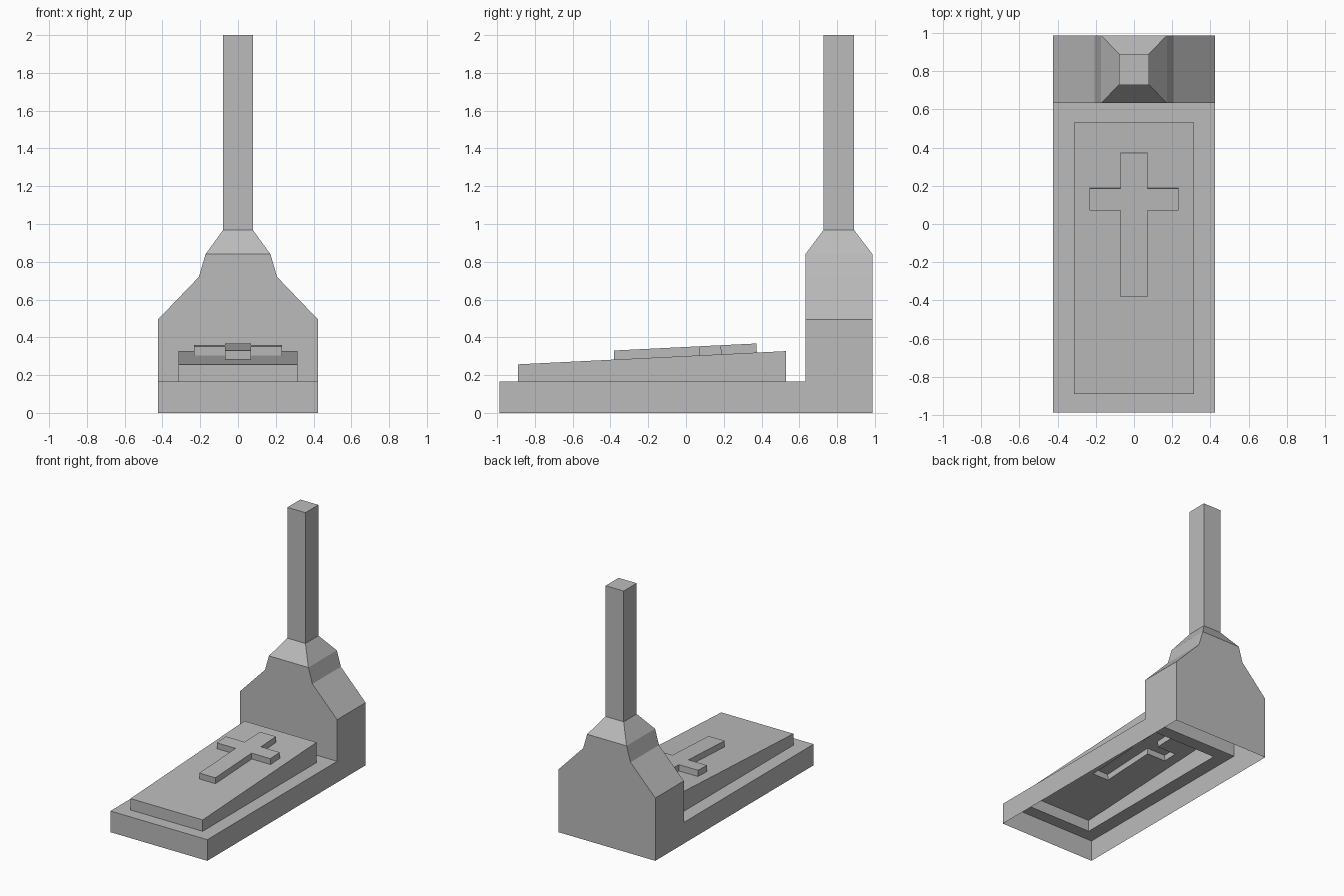
import bpy, bmesh
from mathutils import Vector

if "Cube" in bpy.data.objects:
    bpy.data.objects.remove(bpy.data.objects["Cube"], do_unlink=True)

stone = bpy.data.materials.new("grey stone")
stone.use_nodes = True
GREY = (0.5, 0.5, 0.5, 1)
stone.diffuse_color = GREY
stone.node_tree.nodes["Principled BSDF"].inputs["Base Color"].default_value = GREY

HALF_W, HALF_L = 0.423, 0.987
LEDGE_Z, SHOULDER_Z = 0.167, 0.495
STONE_Y = 0.632                      # front plane of the headstone
COVER_X, COVER_Y0, COVER_Y1 = 0.315, -0.89, 0.53


def face(bm, pts):
    return bm.faces.new([bm.verts.new(p) for p in pts])


def rect(x, y0, y1, z):
    """Counter-clockwise rectangle seen from above."""
    return [Vector(p) for p in ((-x, y0, z), (x, y0, z), (x, y1, z), (-x, y1, z))]


def walls(bm, lower, upper):
    """Side walls between two matching counter-clockwise loops."""
    for i in range(len(lower)):
        j = (i + 1) % len(lower)
        face(bm, (lower[i], lower[j], upper[j], upper[i]))


def pierced_top(bm, outer, hole):
    """Upward face between an outer loop and a hole."""
    edges = []
    for loop in (outer, hole):
        vs = [bm.verts.new(p) for p in loop]
        edges += [bm.edges.new((vs[i - 1], vs[i])) for i in range(len(vs))]
    made = bmesh.ops.triangle_fill(bm, use_beauty=True, use_dissolve=False,
                                   edges=edges, normal=(0, 0, 1))
    for f in made["geom"]:
        if isinstance(f, bmesh.types.BMFace):
            f.normal_update()
            if f.normal.z < 0:
                f.normal_flip()


def finish(bm, name):
    bmesh.ops.remove_doubles(bm, verts=bm.verts, dist=0.0005)
    mesh = bpy.data.meshes.new(name)
    bm.to_mesh(mesh)
    bm.free()
    mesh.materials.append(stone)
    obj = bpy.data.objects.new(name, mesh)
    bpy.context.collection.objects.link(obj)


def cover_z(y):
    """Height of the sloping grave cover."""
    return 0.257 + 0.07 * (y - COVER_Y0) / (COVER_Y1 - COVER_Y0)


# Plinth and headstone: one hollow shell, open underneath
bm = bmesh.new()
side = [(-HALF_L, 0), (HALF_L, 0), (HALF_L, SHOULDER_Z), (STONE_Y, SHOULDER_Z),
        (STONE_Y, LEDGE_Z), (-HALF_L, LEDGE_Z)]
face(bm, [(HALF_W, y, z) for y, z in side])
face(bm, [(-HALF_W, y, z) for y, z in reversed(side)])
face(bm, [(-HALF_W, -HALF_L, 0), (HALF_W, -HALF_L, 0),
          (HALF_W, -HALF_L, LEDGE_Z), (-HALF_W, -HALF_L, LEDGE_Z)])
cover_base = rect(COVER_X, COVER_Y0, COVER_Y1, LEDGE_Z)
pierced_top(bm, rect(HALF_W, -HALF_L, STONE_Y, LEDGE_Z), cover_base)

outline = [(HALF_W, SHOULDER_Z), (0.207, 0.72), (0.172, 0.84)]
for y, foot in ((STONE_Y, LEDGE_Z), (HALF_L, 0)):
    right = [(HALF_W, foot)] + outline
    loop = [(x, y, z) for x, z in right] + [(-x, y, z) for x, z in reversed(right)]
    face(bm, loop if y == STONE_Y else loop[::-1])
for (xa, za), (xb, zb) in zip(outline, outline[1:]):
    slope = [(xa, STONE_Y, za), (xa, HALF_L, za), (xb, HALF_L, zb), (xb, STONE_Y, zb)]
    face(bm, slope)
    face(bm, [(-x, y, z) for x, y, z in reversed(slope)])

# Tapered neck running into the post
neck = rect(0.172, STONE_Y, HALF_L, 0.84)
post_foot = rect(0.079, 0.728, 0.89, 0.968)
walls(bm, neck, post_foot)
finish(bm, "plinth_and_headstone")

# Square post
bm = bmesh.new()
post_top = rect(0.079, 0.728, 0.89, 2.0)
walls(bm, post_foot, post_top)
face(bm, post_top)
finish(bm, "post")

# Cross outline, laid on the sloping cover
half = [(0.07, -0.38), (0.07, 0.072), (0.234, 0.072), (0.234, 0.188),
        (0.07, 0.188), (0.07, 0.375)]
plan = half + [(-x, y) for x, y in reversed(half)]
cross_foot = [Vector((x, y, cover_z(y))) for x, y in plan]
cross_top = [p + Vector((0, -0.0025, 0.048)) for p in cross_foot]

# Sloping grave cover
bm = bmesh.new()
cover_top = [Vector((p.x, p.y, cover_z(p.y))) for p in cover_base]
walls(bm, cover_base, cover_top)
pierced_top(bm, cover_top, cross_foot)
finish(bm, "grave_cover")

# Raised cross
bm = bmesh.new()
walls(bm, cross_foot, cross_top)
face(bm, cross_top)
finish(bm, "cross")
